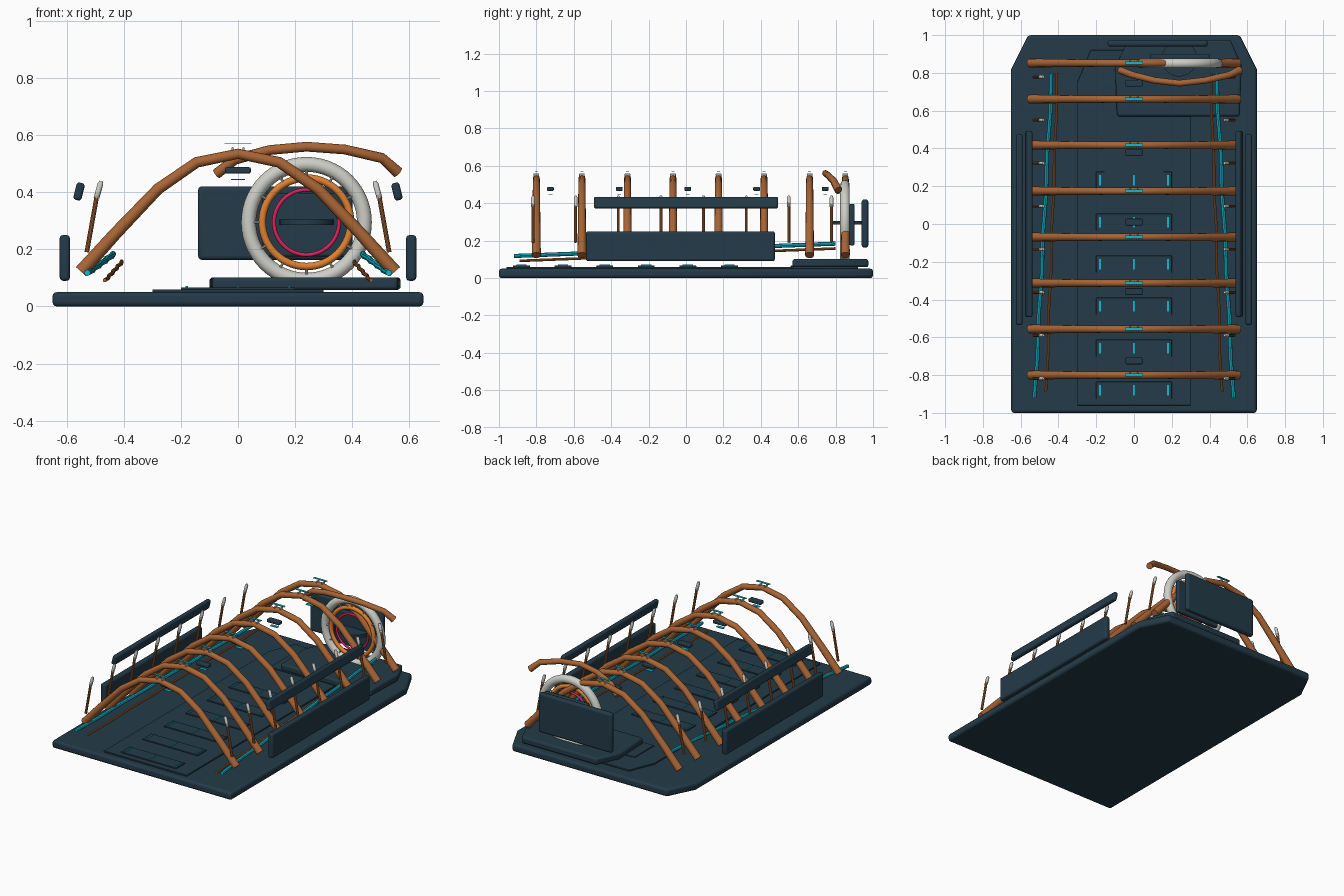
import bpy, bmesh, math
from mathutils import Vector

if "Cube" in bpy.data.objects:
    bpy.data.objects.remove(bpy.data.objects["Cube"])


def mat(name, c):
    m = bpy.data.materials.new(name)
    m.diffuse_color = (*c, 1)
    m.use_nodes = True
    m.node_tree.nodes["Principled BSDF"].inputs["Base Color"].default_value = m.diffuse_color
    return m


NAVY = mat("dark slate", (0.017, 0.043, 0.065))
COPPER = mat("copper brown", (0.40, 0.13, 0.035))
ORANGE = mat("orange", (0.75, 0.22, 0.03))
PALE = mat("pale grey", (0.62, 0.62, 0.58))
CYAN = mat("cyan", (0.005, 0.50, 0.66))
PINK = mat("pink", (0.72, 0.015, 0.11))


def finish(name, bm, m, bevel=0, smooth=True, segs=3):
    bmesh.ops.recalc_face_normals(bm, faces=bm.faces)
    me = bpy.data.meshes.new(name)
    bm.to_mesh(me)
    bm.free()
    me.materials.append(m)
    ob = bpy.data.objects.new(name, me)
    bpy.context.collection.objects.link(ob)
    if bevel:
        b = ob.modifiers.new("bevel", 'BEVEL')
        b.width, b.segments = bevel, segs
    if smooth:
        bpy.ops.object.select_all(action='DESELECT')
        ob.select_set(True)
        bpy.context.view_layer.objects.active = ob
        bpy.ops.object.shade_smooth_by_angle(angle=math.radians(35))
    return ob


def box(name, c, size, m, bevel=0, tilt=0):
    bm = bmesh.new()
    bmesh.ops.create_cube(bm, size=1)
    for v in bm.verts:
        v.co = Vector(v.co[i] * size[i] for i in range(3))
    ob = finish(name, bm, m, bevel)
    ob.location = c
    ob.rotation_euler[1] = tilt
    return ob


def slab(name, outline, z0, z1, m, bevel):
    bm = bmesh.new()
    f = bm.faces.new([bm.verts.new((x, y, z0)) for x, y in outline])
    top = bmesh.ops.extrude_face_region(bm, geom=[f])
    for v in top["geom"]:
        if isinstance(v, bmesh.types.BMVert):
            v.co.z = z1
    return finish(name, bm, m, bevel)


def tube(name, pts, radii, m, sides=12):
    # chain of tapered cylinders following a path
    bm = bmesh.new()
    pts = [Vector(p) for p in pts]
    rings = []
    for i, p in enumerate(pts):
        d = (pts[min(i + 1, len(pts) - 1)] - pts[max(i - 1, 0)]).normalized()
        ref = Vector((0, 0, 1)) if abs(d.z) < 0.9 else Vector((0, 1, 0))
        a = d.cross(ref).normalized()
        b = d.cross(a)
        r = radii[i] if isinstance(radii, (list, tuple)) else radii
        rings.append([bm.verts.new(p + r * (math.cos(t) * a + math.sin(t) * b))
                      for t in (2 * math.pi * k / sides for k in range(sides))])
    for q, s in zip(rings, rings[1:]):
        for k in range(sides):
            j = (k + 1) % sides
            bm.faces.new((q[k], q[j], s[j], s[k]))
    bm.faces.new(rings[0])
    bm.faces.new(rings[-1])
    return finish(name, bm, m)


def ring(name, c, R, r, m, n=56, k=14):
    # torus standing upright, facing -y
    bm = bmesh.new()
    vs = [[bm.verts.new((c[0] + (R + r * math.cos(b)) * math.cos(a), c[1] + r * math.sin(b),
                         c[2] + (R + r * math.cos(b)) * math.sin(a)))
           for b in (2 * math.pi * j / k for j in range(k))]
          for a in (2 * math.pi * i / n for i in range(n))]
    for i in range(n):
        for j in range(k):
            i2, j2 = (i + 1) % n, (j + 1) % k
            bm.faces.new((vs[i][j], vs[i2][j], vs[i2][j2], vs[i][j2]))
    return finish(name, bm, m)


# base, inner floor and rear dais
slab("base", [(-.65, -1), (.65, -1), (.65, .82), (.56, 1), (-.56, 1), (-.65, .82)], 0, .05, NAVY, .015)
slab("inner_floor", [(-.3, -.96), (.3, -.96), (.3, .75), (.23, .92), (-.23, .92), (-.3, .75)],
     .05, .06, NAVY, .003)
slab("rear_dais", [(-.09, .57), (.56, .57), (.57, .84), (.51, .975), (-.03, .975), (-.1, .83)],
     .058, .102, NAVY, .012)
box("rear_step", (.0, .66, .062), (.32, .2, .008), NAVY, .002)

# floor strips with cyan marks
for i in range(6):
    y = -.88 + .2225 * i
    box("floor_strip", (0, y, .063), (.4, .09, .008), NAVY, .002)
    for x in (-.18, 0, .18):
        box("floor_mark", (x, y, .069), (.008, .055, .005), CYAN)

# arched ribs with top clips
half = [(.55, .122, .024), (.43, .255, .022), (.28, .412, .020), (.145, .505, .019)]
prof = [(-x, z, r) for x, z, r in half] + [(0, .535, .018)] + half[::-1]
rib_y = [-.80 + .2435 * i for i in range(7)] + [.852]
for y in rib_y:
    tube("rib", [(x, y, z) for x, z, r in prof], [r for x, z, r in prof], COPPER)
    box("rib_clip_plate", (0, y, .57), (.095, .016, .003), CYAN)
    for x in (-.02, .02):
        box("rib_clip", (x, y, .552), (.007, .03, .012), PALE, .002)

# rear canopy arch leaning forward
tube("canopy_arch", [(-.075, .815, .465), (-.01, .79, .515), (.11, .76, .548), (.24, .745, .56),
                     (.375, .76, .55), (.505, .79, .52), (.56, .815, .47)],
     [.019, .018, .017, .017, .017, .018, .021], COPPER)

# hanging lamps under the ribs
for i in range(5):
    y = -.725 + .3675 * i
    box("lamp", (0, y, .477), (.09, .036, .022), NAVY, .006)
    box("lamp_glow", (0, y, .445), (.05, .02, .004), CYAN)

for s in (-1, 1):
    # side rails running lengthways
    def rail(name, a, b, r, m, n, amp):
        a, b = Vector(a), Vector(b)
        pts = []
        for k in range(n + 1):
            p = a.lerp(b, k / n)
            p.x = s * (p.x + amp * (-1) ** k)
            pts.append(p)
        tube(name, pts, r, m, 8)
    rail("cyan_rail", (.525, -.92, .118), (.435, .80, .184), .011, CYAN, 8, .003)
    rail("copper_rail", (.464, -.89, .092), (.405, .80, .158), .007, COPPER, 8, .003)

    # side panels and hand rails
    box("side_panel", (s * .607, -.03, .17), (.036, 1.01, .16), NAVY, .012)
    box("upper_rail", (s * .557, 0, .403), (.029, .985, .062), NAVY, .01, -s * math.radians(14))

    # side posts with pale caps
    for i in range(8):
        y = -.818 + .228 * i
        tube("side_post", [(s * .53, y, .19), (s * .495, y, .385)], .008, COPPER, 10)
        tube("post_cap", [(s * .496, y, .38), (s * .482, y, .43), (s * .479, y, .439)],
             [.010, .010, .006], PALE, 10)

# rear ring gate, its hub and back panel
C = (.24, .85, .295)
ring("outer_ring", C, .203, .026, PALE)
ring("middle_ring", (.24, .842, .295), .155, .013, ORANGE)
ring("inner_ring", (.24, .84, .295), .114, .007, PINK)
for i in range(12):
    a = math.pi * i / 6
    tube("ring_spoke", [(C[0] + r * math.cos(a), .838, C[2] + r * math.sin(a)) for r in (.148, .19)],
         .0045, PALE, 8)
box("gate_back", (.243, .887, .286), (.315, .028, .222), NAVY, .008)
tube("gate_hub", [(.24, .875, .285), (.24, .875, .305)], .094, NAVY, 40)
box("rear_panel", (.125, .957, .292), (.53, .036, .258), NAVY, .014)
